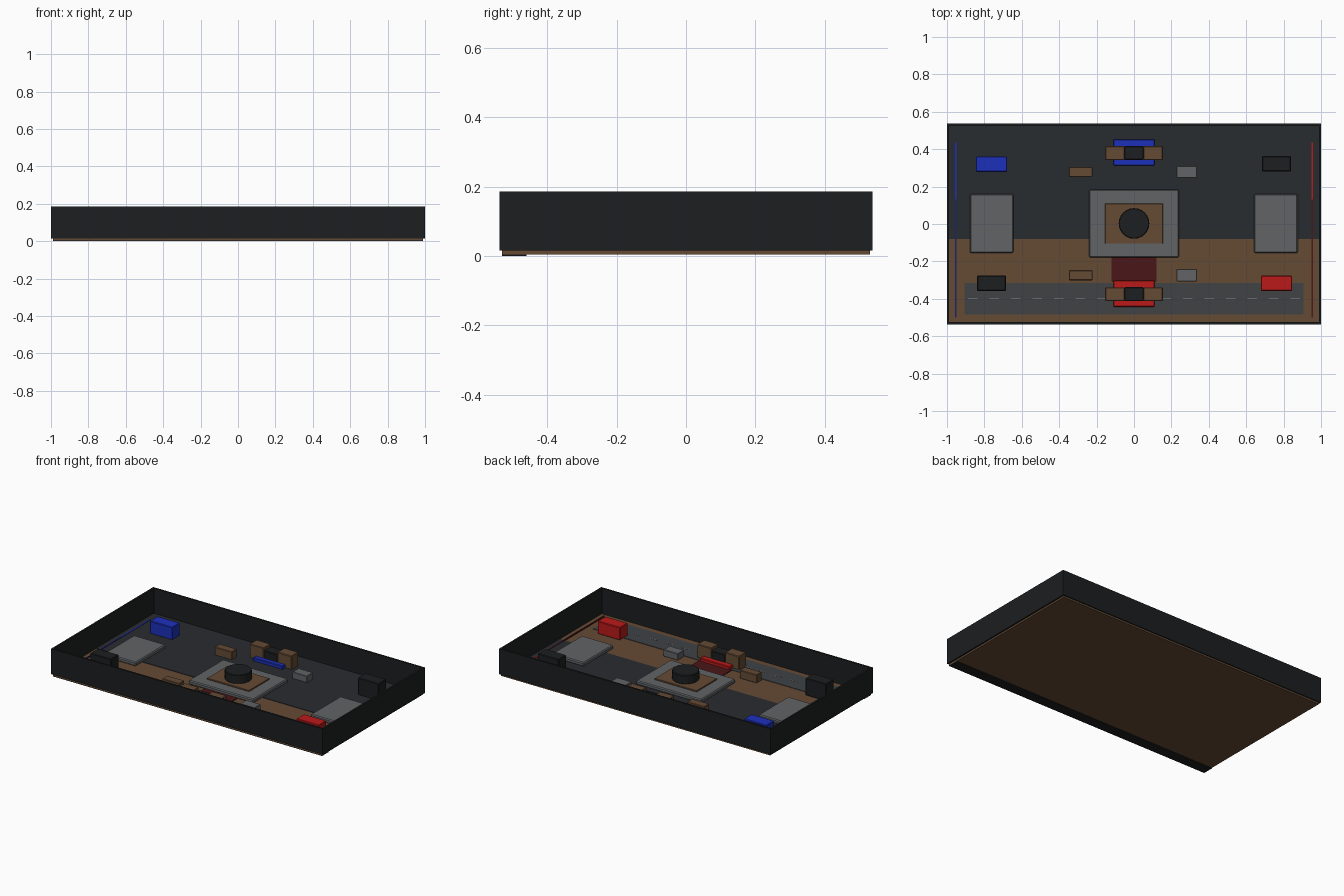
import bpy, bmesh

if "Cube" in bpy.data.objects:
    bpy.data.objects.remove(bpy.data.objects["Cube"])

def mat(name, r, g, b):
    m = bpy.data.materials.new(name)
    m.diffuse_color = (r, g, b, 1)
    m.use_nodes = True
    m.node_tree.nodes["Principled BSDF"].inputs["Base Color"].default_value = m.diffuse_color
    return m

BLACK = mat("black", .012, .013, .014)
DARK = mat("dark_ground", .022, .025, .03)
BROWN = mat("brown", .13, .07, .035)
GREY = mat("grey", .12, .125, .13)
ROAD = mat("asphalt", .05, .055, .06)
RED = mat("red", .5, .01, .01)
DARK_RED = mat("dark_red", .07, .008, .01)
BLUE = mat("blue", .012, .03, .5)
DARK_BLUE = mat("dark_blue", .01, .015, .15)
PALE = mat("pale", .3, .3, .28)

def finish(ob, material, bevel):
    ob.data.materials.append(material)
    if bevel:
        mod = ob.modifiers.new("bevel", 'BEVEL')
        mod.width = bevel
        mod.segments = 1
    return ob

def box(name, x0, x1, y0, y1, z0, z1, material, bevel=0):
    me = bpy.data.meshes.new(name)
    bm = bmesh.new()
    bmesh.ops.create_cube(bm, size=1)
    for v in bm.verts:
        v.co.x = x1 if v.co.x > 0 else x0
        v.co.y = y1 if v.co.y > 0 else y0
        v.co.z = z1 if v.co.z > 0 else z0
    bm.to_mesh(me)
    bm.free()
    ob = bpy.data.objects.new(name, me)
    bpy.context.collection.objects.link(ob)
    return finish(ob, material, bevel)

# Ground layers
box("base_slab", -.99, .99, -.53, .53, .004, .015, BROWN)
box("front_underside_strip", -.99, .99, -.53, -.46, 0, .004, BLACK)
box("dark_ground", -.99, .99, -.08, .53, .015, .018, DARK)
box("road", -.905, .905, -.485, -.315, .015, .018, ROAD)
for i in range(16):
    x = (i - 7.5) * .115
    box("road_dash", x - .025, x + .025, -.402, -.398, .018, .0195, PALE)
box("carpet", -.12, .12, -.31, -.17, .015, .02, DARK_RED)

# Perimeter walls
for s, side in ((-1, "left"), (1, "right")):
    a, b = sorted((s * .988, s))
    box(side + "_wall", a, b, -.537, .537, .015, .185, BLACK)
for s, side in ((-1, "front"), (1, "back")):
    a, b = sorted((s * .525, s * .537))
    box(side + "_wall", -.988, .988, a, b, .015, .185, BLACK)

# Thin boundary lines along the short sides
for x, far, near in ((-.953, BLUE, DARK_BLUE), (.953, RED, DARK_RED)):
    box("boundary_line_back", x - .004, x + .004, .13, .435, .015, .021, far)
    box("boundary_line_front", x - .004, x + .004, -.5, .13, .015, .021, near)

# Central platform with drum
box("centre_platform", -.24, .24, -.18, .185, .015, .042, GREY, .006)
box("centre_plate", -.155, .155, -.105, .11, .04, .05, BROWN, .002)
me = bpy.data.meshes.new("drum")
bm = bmesh.new()
bmesh.ops.create_cone(bm, cap_ends=True, segments=24, radius1=.082, radius2=.082, depth=.06)
bmesh.ops.translate(bm, verts=bm.verts, vec=(0, .003, .078))
bm.to_mesh(me)
bm.free()
drum = bpy.data.objects.new("drum", me)
bpy.context.collection.objects.link(drum)
finish(drum, BLACK, .004)

# Side platforms
for x in (-.761, .759):
    box("side_platform", x - .117, x + .117, -.155, .16, .015, .042, GREY, .006)

# Corner blocks: low coloured ones and taller black ones
for x, y, w, top, m in ((-.762, .32, .083, .1, BLUE), (.762, -.317, .083, .1, RED),
                        (.762, .322, .077, .13, BLACK), (-.762, -.317, .077, .13, BLACK)):
    box("corner_block", x - w, x + w, y - .041, y + .041, .015, top, m, .004)

# Two gates on coloured bases
for y, m in ((.38, BLUE), (-.375, RED)):
    box("gate_base", -.11, .11, y - .068, y + .073, .015, .04, m, .004)
    for s in (-1, 1):
        a, b = sorted((s * .05, s * .155))
        box("gate_tower", a, b, y - .038, y + .036, .015, .107, BROWN, .004)
    box("gate_core", -.051, .051, y - .037, y + .037, .015, .09, BLACK, .004)

# Small crates
for y in (.278, -.274):
    box("brown_crate", -.348, -.222, y - .027, y + .027, .015, .07, BROWN, .003)
    box("grey_crate", .228, .336, y - .033, y + .033, .015, .06, GREY, .003)
